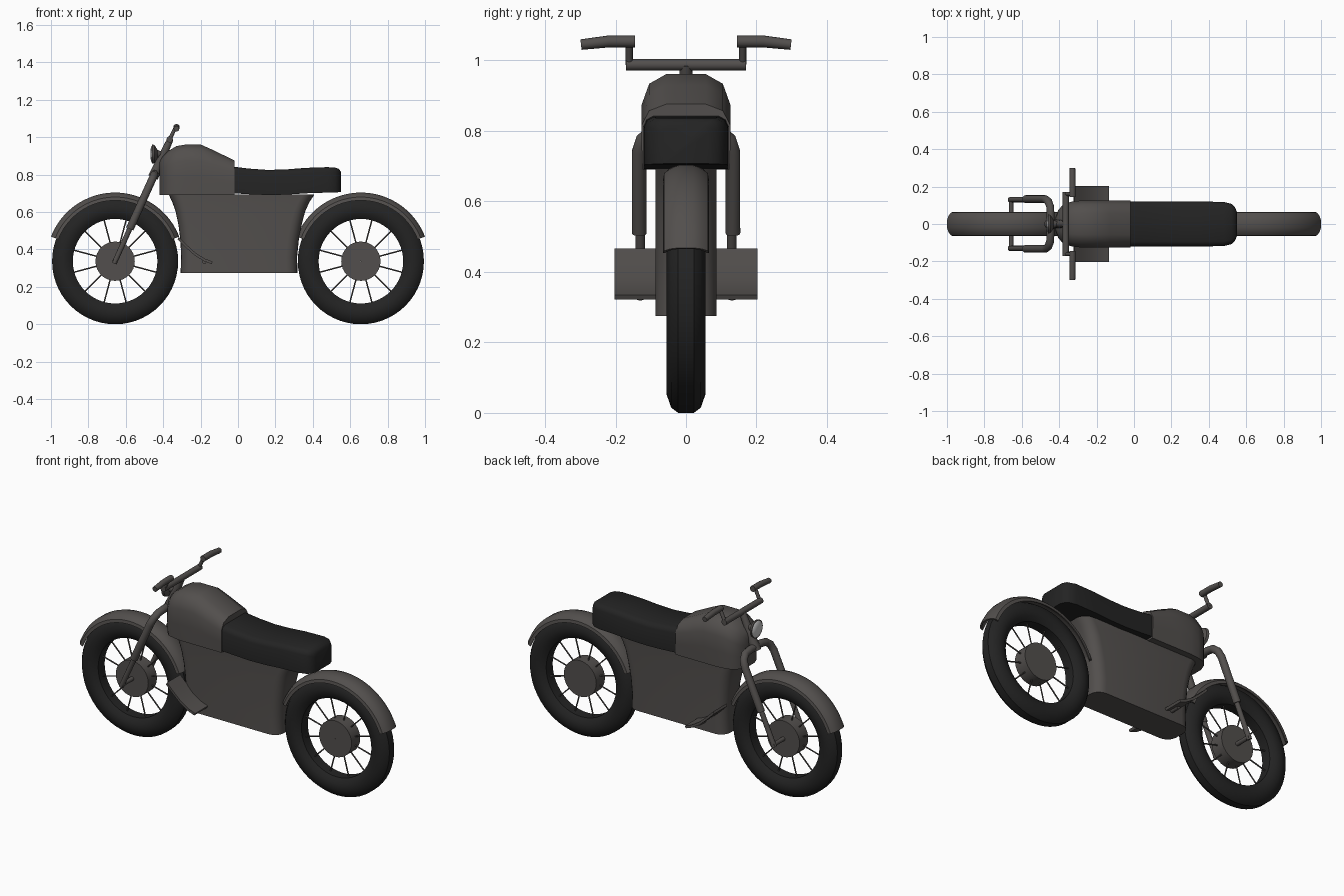
import bpy, bmesh, math
from mathutils import Vector

if "Cube" in bpy.data.objects:
    bpy.data.objects.remove(bpy.data.objects["Cube"])


def material(name, c):
    m = bpy.data.materials.new(name)
    m.diffuse_color = (*c, 1)
    m.use_nodes = True
    m.node_tree.nodes["Principled BSDF"].inputs["Base Color"].default_value = m.diffuse_color
    return m


GREY = material("dark_metal", (0.085, 0.078, 0.074))
BLACK = material("black_rubber", (0.017, 0.017, 0.017))
LENS = material("lamp_glass", (0.55, 0.55, 0.55))


def finish(name, bm, mat, angle=35):
    bmesh.ops.recalc_face_normals(bm, faces=bm.faces)
    me = bpy.data.meshes.new(name)
    bm.to_mesh(me)
    bm.free()
    for p in me.polygons:
        p.use_smooth = True
    me.set_sharp_from_angle(angle=math.radians(angle))
    me.materials.append(mat)
    ob = bpy.data.objects.new(name, me)
    bpy.context.collection.objects.link(ob)
    return ob


def skin(name, rings, mat, loop=False, angle=35):
    """Bridge closed rings; cap the ends unless the rings loop."""
    bm = bmesh.new()
    vs = [[bm.verts.new(p) for p in r] for r in rings]
    n = len(vs[0])
    for i in range(len(vs) if loop else len(vs) - 1):
        a, b = vs[i], vs[(i + 1) % len(vs)]
        for j in range(n):
            k = (j + 1) % n
            bm.faces.new((a[j], a[k], b[k], b[j]))
    if not loop:
        bm.faces.new(vs[0])
        bm.faces.new(vs[-1])
    return finish(name, bm, mat, angle)


def lathe_y(name, profile, cx, cz, mat, n=48, a0=0, a1=360, angle=35):
    """Turn a closed (radius, y) profile around a wheel axle."""
    full = a1 - a0 == 360
    rings = []
    for i in range(n if full else n + 1):
        a = math.radians(a0 + (a1 - a0) * i / n)
        rings.append([(cx + r * math.cos(a), y, cz + r * math.sin(a)) for r, y in profile])
    return skin(name, rings, mat, full, angle)


def tube(name, pts, radii, mat=GREY, n=14):
    """Sweep a circle along a path, mitring each bend."""
    pts = [Vector(p) for p in pts]
    if not isinstance(radii, (list, tuple)):
        radii = [radii] * len(pts)
    rings, ref = [], None
    for i, p in enumerate(pts):
        d0 = (p - pts[i - 1]).normalized() if i else None
        d1 = (pts[i + 1] - p).normalized() if i + 1 < len(pts) else d0
        t = ((d0 or d1) + d1).normalized()
        if ref is None:
            ref = t.orthogonal()
        u = (ref - t * ref.dot(t)).normalized()
        ref = u
        w = t.cross(u)
        rings.append([p + radii[i] * (u * math.cos(2 * math.pi * k / n) + w * math.sin(2 * math.pi * k / n))
                      for k in range(n)])
    return skin(name, rings, mat)


def section_loft(name, stations, shape, mat, angle):
    """Stations (x, half width, bottom, top) with a mirrored half section."""
    rings = []
    for x, w, b, t in stations:
        half = [(w * y, b + (t - b) * z) for y, z in shape]
        rings.append([(x, y, z) for y, z in half] + [(x, -y, z) for y, z in reversed(half)])
    return skin(name, rings, mat, angle=angle)


# Wheels with tyre, hub, spokes and mudguard
AX, AZ = 0.657, 0.337
for side, cx in (("front", -AX), ("rear", AX)):
    half = [(0.337, 0.022), (0.322, 0.042), (0.285, 0.055), (0.25, 0.05), (0.226, 0.03)]
    lathe_y(side + "_tyre", half + [(r, -y) for r, y in reversed(half)], cx, AZ, BLACK, 56)
    lathe_y(side + "_hub", [(0.105, 0.04), (0.001, 0.04), (0.001, -0.04), (0.105, -0.04)], cx, AZ, GREY, 32)
    for i in range(12):
        a = math.radians(15 + 30 * i)
        d = Vector((math.cos(a), 0, math.sin(a)))
        c = Vector((cx, 0, AZ))
        tube(f"{side}_spoke_{i + 1}", [c + d * 0.09, c + d * 0.235], 0.004, GREY, 6)
    out = [(0.325, 0.065), (0.343, 0.062), (0.358, 0.045), (0.367, 0.02)]
    out += [(r, -y) for r, y in reversed(out)]
    inner = [(r - (0.008 if r > 0.33 else 0), y * 0.9) for r, y in reversed(out)]
    lathe_y(side + "_mudguard", out + inner, cx, AZ, GREY, 36, 21, 159)

# Lower body: rounded plan outline lofted upward
rings = []
for z, x0, x1 in ((0.275, -0.307, 0.318), (0.36, -0.304, 0.316), (0.45, -0.308, 0.325),
                  (0.53, -0.318, 0.34), (0.6, -0.333, 0.358), (0.65, -0.35, 0.38), (0.693, -0.37, 0.408)):
    r, ring = 0.06, []
    for q, (ex, ey) in enumerate(((x1 - r, 1), (x0 + r, 1), (x0 + r, -1), (x1 - r, -1))):
        for k in range(6):
            a = math.radians(90 * q + 18 * k)
            ring.append((ex + r * math.cos(a), ey * (0.087 - r) + r * math.sin(a), z))
    rings.append(ring)
skin("body_casing", rings, GREY)

# Fuel tank
section_loft("fuel_tank",
             [(-0.42, 0.035, 0.69, 0.87), (-0.405, 0.075, 0.69, 0.893), (-0.375, 0.108, 0.69, 0.925),
              (-0.33, 0.12, 0.69, 0.952), (-0.28, 0.126, 0.69, 0.961), (-0.2, 0.126, 0.69, 0.961),
              (-0.13, 0.126, 0.69, 0.93), (-0.02, 0.126, 0.69, 0.876)],
             ((0.98, 0), (1, 0.35), (1, 0.68), (0.83, 0.9), (0.45, 1)), GREY, 50)

# Seat
section_loft("seat",
             [(-0.02, 0.12, 0.7, 0.842), (0.06, 0.12, 0.695, 0.832), (0.16, 0.12, 0.691, 0.825),
              (0.26, 0.12, 0.693, 0.828), (0.36, 0.12, 0.7, 0.836), (0.48, 0.118, 0.704, 0.84),
              (0.52, 0.108, 0.705, 0.837), (0.54, 0.09, 0.706, 0.83), (0.55, 0.065, 0.707, 0.815)],
             ((1, 0), (1, 0.8), (0.93, 0.93), (0.78, 1)), BLACK, 50)


def on_fork(z, y=0):
    return (-AX + (z - AZ) / 2.21, y, z)


# Front fork: arched upper yoke, thinner lower legs, axle
arch = [on_fork(0.51, 0.133), on_fork(0.74, 0.133), on_fork(0.775, 0.122), on_fork(0.797, 0.095), on_fork(0.803, 0.05)]
tube("fork_yoke", arch + [(x, -y, z) for x, y, z in reversed(arch)], 0.021)
for s, side in ((1, "left"), (-1, "right")):
    tube(f"fork_leg_{side}", [on_fork(0.325, s * 0.13), on_fork(0.53, s * 0.13)], 0.014)
tube("front_axle", [(-AX, -0.14, AZ), (-AX, 0.14, AZ)], 0.012)
tube("steering_column", [on_fork(0.785), on_fork(0.99)], [0.028, 0.017])

# Handlebar with risers and grips
hx, hz = -0.365, 0.988
tube("handlebar", [(hx, -0.17, hz), (hx, 0.17, hz)], 0.017)
for s, side in ((1, "left"), (-1, "right")):
    tube(f"bar_riser_{side}", [(hx, s * 0.161, hz), (-0.333, s * 0.161, 1.055)], 0.01)
    tube(f"grip_{side}", [(-0.329, s * 0.145, 1.054), (-0.329, s * 0.22, 1.054), (-0.329, s * 0.298, 1.045)],
         [0.017, 0.017, 0.015])

# Headlamp shell and lens
tube("headlamp_shell", [(-0.4, 0, 0.91), (-0.43, 0, 0.91), (-0.446, 0, 0.91), (-0.46, 0, 0.91)],
     [0.01, 0.022, 0.048, 0.052], GREY, 24)
tube("headlamp_lens", [(-0.459, 0, 0.91), (-0.464, 0, 0.91), (-0.469, 0, 0.91)], [0.047, 0.04, 0.018], LENS, 24)

# Curved footboards on both sides
path = [(-0.317, 0.467), (-0.275, 0.425), (-0.225, 0.38), (-0.175, 0.35), (-0.135, 0.335)]
low = [(x - 0.006, z - 0.013) for x, z in reversed(path)]
for s, side in ((1, "left"), (-1, "right")):
    skin(f"footboard_{side}", [[(x, s * y, z) for x, z in path + low] for y in (0.08, 0.203)], GREY)
    tube(f"footboard_bracket_{side}", [(-0.18, s * 0.08, 0.335), (-0.18, s * 0.14, 0.335)], 0.012)
